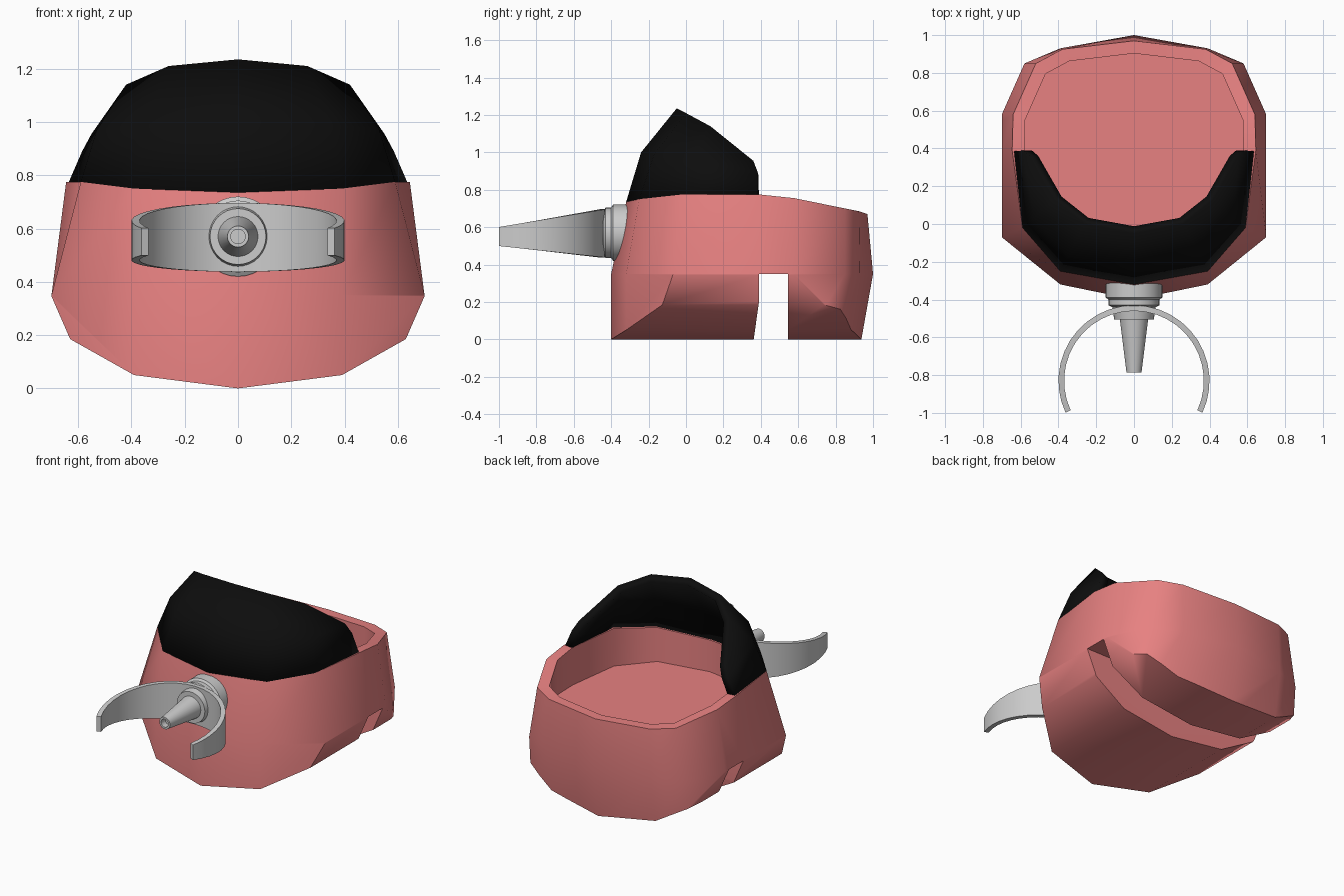
import bpy, bmesh, math

if "Cube" in bpy.data.objects:
    bpy.data.objects.remove(bpy.data.objects["Cube"])


def make(name, verts, faces, color=None, angle=None):
    me = bpy.data.meshes.new(name)
    me.from_pydata(verts, [], faces)
    ob = bpy.data.objects.new(name, me)
    bpy.context.collection.objects.link(ob)
    if color:
        mat = bpy.data.materials.new(name + "_paint")
        mat.diffuse_color = (*color, 1)
        mat.use_nodes = True
        mat.node_tree.nodes["Principled BSDF"].inputs["Base Color"].default_value = mat.diffuse_color
        me.materials.append(mat)
    if angle:
        smooth(ob, angle)
    return ob


def smooth(ob, angle):
    bpy.ops.object.select_all(action='DESELECT')
    ob.select_set(True)
    bpy.context.view_layer.objects.active = ob
    bpy.ops.object.shade_smooth_by_angle(angle=math.radians(angle))


def fix_normals(ob):
    bm = bmesh.new()
    bm.from_mesh(ob.data)
    bmesh.ops.recalc_face_normals(bm, faces=bm.faces)
    bm.to_mesh(ob.data)
    bm.free()


def loft(name, rings, color=None, angle=None, caps=True):
    """Join closed rings of equal length."""
    n = len(rings[0])
    verts = [p for r in rings for p in r]
    faces = [(k * n + i, k * n + (i + 1) % n, (k + 1) * n + (i + 1) % n, (k + 1) * n + i)
             for k in range(len(rings) - 1) for i in range(n)]
    if caps:
        faces += [tuple(range(n)), tuple(range(len(verts) - n, len(verts)))]
    ob = make(name, verts, faces, color)
    fix_normals(ob)
    if angle:
        smooth(ob, angle)
    return ob


def mirror_ring(half):
    """Right half from front centre to back centre -> closed ring."""
    return half + [(-x, y, z) for x, y, z in half[-2:0:-1]]


def cut(ob, cutter, op):
    m = ob.modifiers.new("cut", 'BOOLEAN')
    m.operation, m.object, m.solver = op, cutter, 'EXACT'
    bpy.context.view_layer.objects.active = ob
    bpy.ops.object.modifier_apply(modifier=m.name)
    bpy.data.objects.remove(cutter)


# Hull: stacked outlines, rim and sunken cockpit floor
low = [(0, -.4), (.39, -.32), (.7, -.07), (.7, .39), (.7, .58), (.6, .79), (.39, .86), (0, .92)]
mid = [(0, -.4), (.39, -.32), (.7, -.07), (.7, .39), (.7, .58), (.58, .85), (.39, .93), (0, 1)]
top = [(0, -.32, .735), (.39, -.25, .75), (.59, -.02, .775), (.645, .39, .775),
       (.64, .58, .755), (.52, .85, .7), (.38, .925, .685), (0, .97, .67)]
inner = [(x * .9, .3 + (y - .3) * .9, z) for x, y, z in top]
floor = [(x, y, .52) for x, y, z in inner]
hull = loft("hull", [mirror_ring(r) for r in (
    [(x, y, -.1) for x, y in low], [(x, y, .35) for x, y in mid], top, inner, floor)],
    (.8, .22, .22))

# Rounded belly: keep what lies inside a keel-shaped section
belly = [(0, 0), (.39, .05), (.63, .185), (.702, .35), (.9, .5), (.9, 2)]
belly = belly + [(-x, z) for x, z in belly[:0:-1]]
cut(hull, loft("belly_section", [[(x, y, z) for x, z in belly] for y in (-2, 2)]), 'INTERSECT')

# Slot across the underside
slot = [(.355, -.05), (.39, .2), (.39, .35), (.545, .35), (.545, -.05)]
cut(hull, loft("slot_section", [[(x, y, z) for y, z in slot] for x in (-2, 2)]), 'DIFFERENCE')
smooth(hull, 46)

# Black windscreen shell
rows = [
    [(0, -.32, .735), (.39, -.25, .75), (.59, -.02, .775), (.635, .385, .775)],
    [(0, -.24, 1.0), (.35, -.17, .99), (.53, .03, .97), (.585, .385, .89)],
    [(0, -.05, 1.235), (.26, 0, 1.21), (.42, .13, 1.14), (.55, .36, .955)]]
rows = [[(-x, y, z) for x, y, z in r[:0:-1]] + r for r in rows]
n = len(rows[0])
screen = make("windscreen", [p for r in rows for p in r],
              [(k * n + i, k * n + i + 1, (k + 1) * n + i + 1, (k + 1) * n + i)
               for k in range(2) for i in range(n - 1)], (.004, .004, .004), 40)
sol = screen.modifiers.new("thickness", 'SOLIDIFY')
sol.thickness, sol.offset = .05, -1

# Nose hub and hollow nozzle, turned around the y axis
profile = [(.15, -.26), (.15, -.39), (.135, -.4), (.135, -.43), (.115, -.44), (.105, -.505),
           (.075, -.505), (.04, -.785), (.027, -.785), (.027, -.74)]
loft("nose_nozzle", [[(r * math.cos(a), y, .57 + r * math.sin(a))
                      for a in [math.tau * i / 32 for i in range(32)]] for r, y in profile],
     None, 30)

# Curved fork: tapered band bent around the nozzle
sections = []
for i in range(25):
    a = math.radians(-25 + 230 * i / 24)
    ring = []
    for r, s in ((.4, -1), (.4, 1), (.37, 1), (.37, -1)):
        y = -.83 + r * math.sin(a)
        t = (-.83 + .385 * math.sin(a) + 1) / .56
        ring.append((r * math.cos(a), y, .55 + .017 * t + s * (.05 + .08 * t)))
    sections.append(ring)
loft("nose_fork", sections, None, 30)
